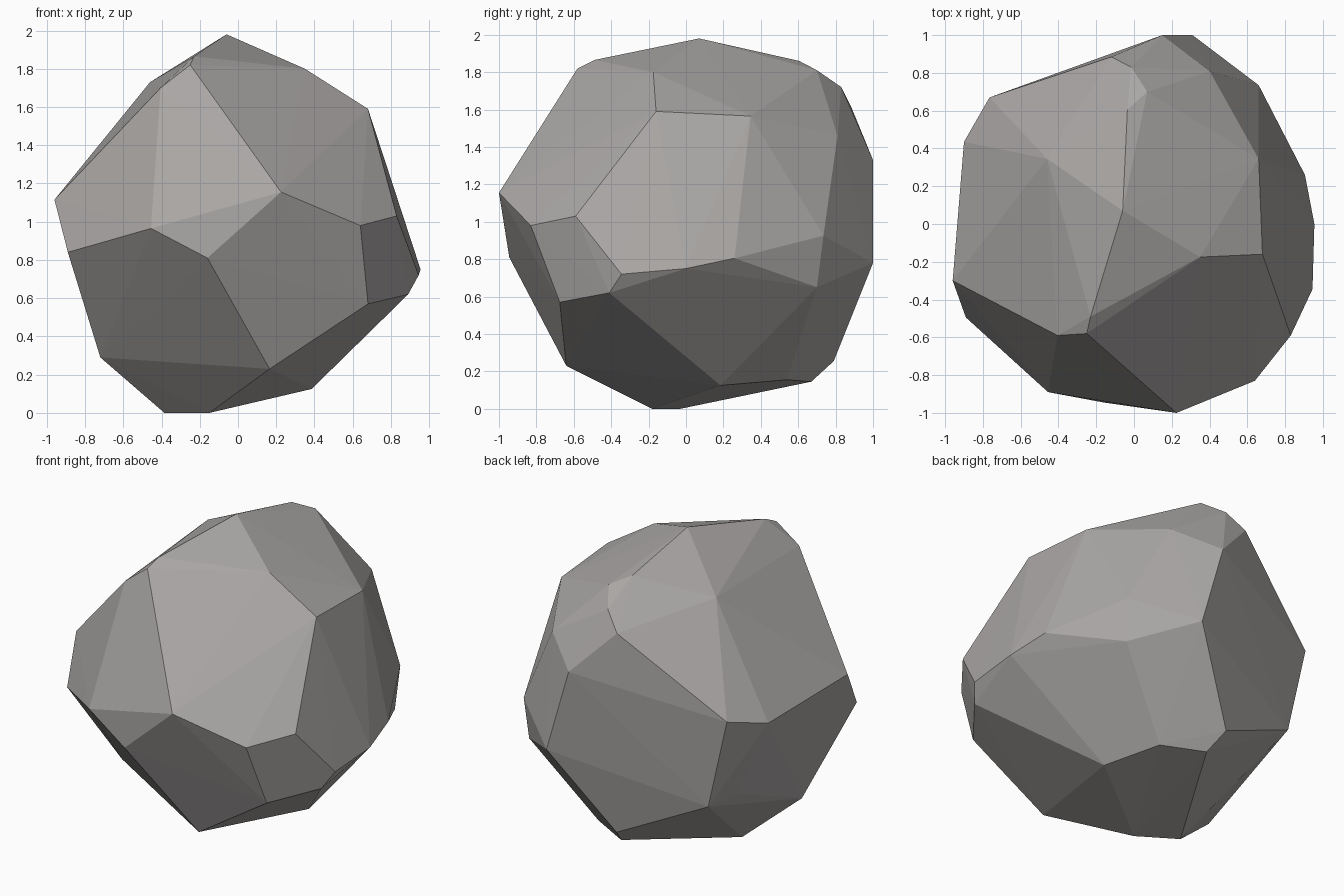
import bpy, bmesh

# Corner points of the rock, ring by ring (x, y, z)
base = [(-.15, -.18, 0), (-.385, -.03, 0), (.385, .185, .125), (.165, -.64, .23),
        (-.72, -.17, .29), (0, .67, .145), (.255, .54, .155), (-.05, .79, .255)]
waist = [(.68, -.675, .57), (.89, -.41, .62), (.945, -.345, .72), (.955, 0, .75),
         (.905, .26, .805), (.645, .7, .65), (.66, .735, .925), (.31, 1, .78),
         (-.63, .67, .53), (-.71, .635, .795), (-.70, .47, .56), (-.89, -.495, .84),
         (-.455, -.89, .965), (-.16, -.945, .81)]
shoulder = [(.225, -1, 1.155), (.64, -.83, .98), (.83, -.59, 1.03), (.15, 1, 1.33),
            (-.765, .67, 1.12), (-.90, .435, 1.06), (-.96, -.30, 1.115), (.40, .81, 1.46)]
crown = [(.68, -.16, 1.59), (.66, .345, 1.565), (.35, -.175, 1.80), (-.405, -.59, 1.70),
         (-.25, -.58, 1.82), (-.23, -.49, 1.865), (-.46, .345, 1.73), (-.12, .885, 1.61),
         (-.015, .83, 1.72), (.07, .70, 1.81), (-.035, .605, 1.86), (-.06, .07, 1.98)]

# Rock body: flat-faced convex hull of the corners
bm = bmesh.new()
for p in base + waist + shoulder + crown:
    bm.verts.new(p)
hull = bmesh.ops.convex_hull(bm, input=bm.verts[:])
loose = {v for v in hull["geom_interior"] + hull["geom_unused"]
         if isinstance(v, bmesh.types.BMVert) and not v.link_faces}
bmesh.ops.delete(bm, geom=list(loose), context='VERTS')
bmesh.ops.recalc_face_normals(bm, faces=bm.faces[:])

mesh = bpy.data.meshes.new("rock")
bm.to_mesh(mesh)
bm.free()
rock = bpy.data.objects.new("rock", mesh)
bpy.context.collection.objects.link(rock)

# Warm grey stone colour
stone = bpy.data.materials.new("grey stone")
stone.diffuse_color = (.40, .385, .375, 1)
mesh.materials.append(stone)
